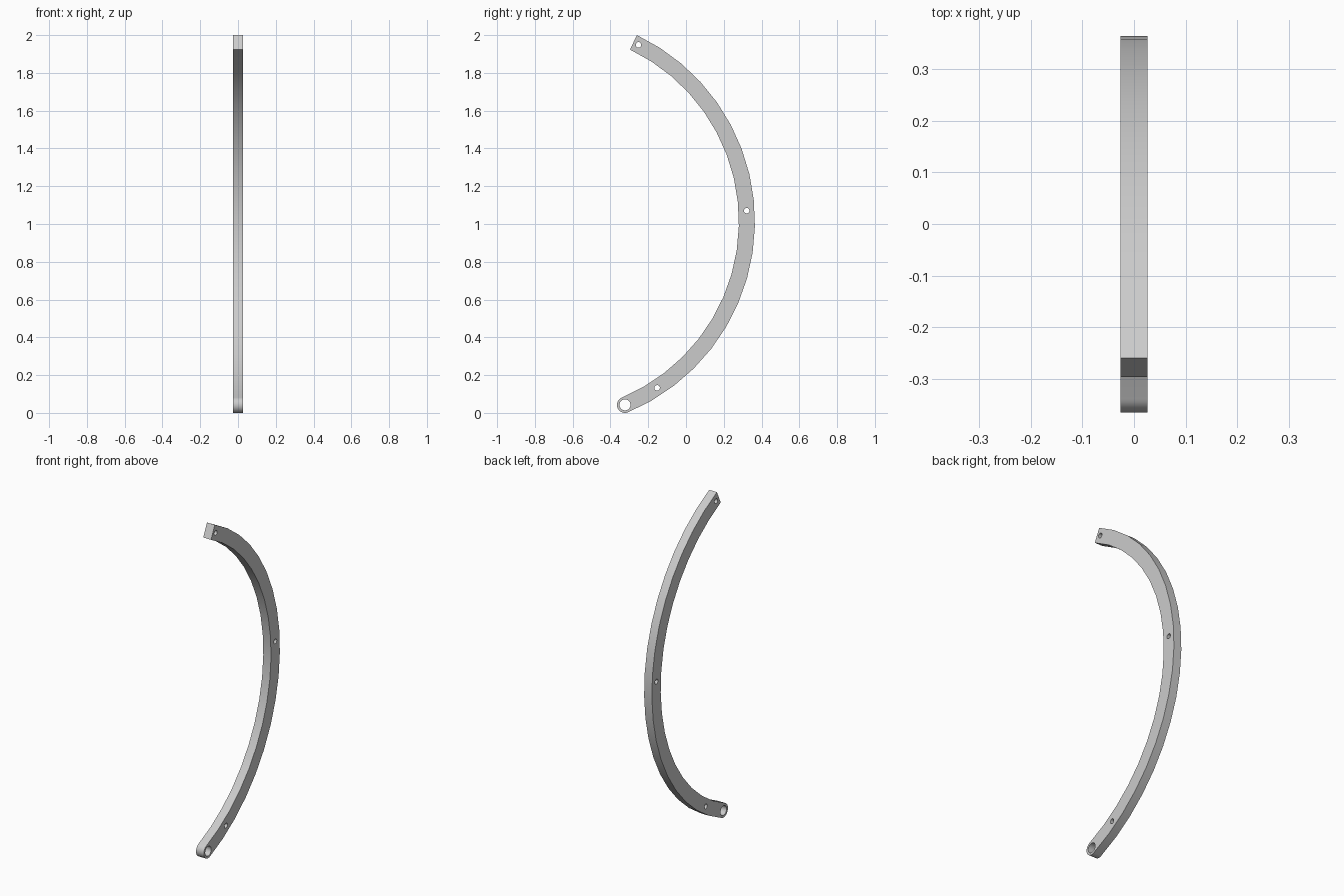
import bpy, bmesh
from math import cos, sin, radians
from mathutils import Matrix

cube = bpy.data.objects.get("Cube")
if cube:
    bpy.data.objects.remove(cube, do_unlink=True)

# Arc dimensions in the side (y, z) plane
CENTRE = (-0.7285, 1.012)
MID, HALF_WIDTH, HALF_DEPTH = 1.051, 0.0425, 0.026
LOW, HIGH = -67.3, 64.63


def arc(centre, radius, start, end, steps):
    """Points along an arc, both ends included."""
    angles = [radians(start + (end - start) * i / steps) for i in range(steps + 1)]
    return [(centre[0] + radius * cos(a), centre[1] + radius * sin(a)) for a in angles]


def on_arc(angle):
    """Point on the centre line of the bar."""
    return arc(CENTRE, MID, angle, angle, 1)[0]


def add_loop(curve, points):
    spline = curve.splines.new('POLY')
    spline.points.add(len(points) - 1)
    for p, (u, v) in zip(spline.points, points):
        p.co = (u, v, 0, 1)
    spline.use_cyclic_u = True


# Flat profile: curved bar with a rounded lower end
profile = bpy.data.curves.new("bar_profile", 'CURVE')
profile.dimensions = '2D'
profile.fill_mode = 'BOTH'
profile.extrude = HALF_DEPTH
eye = on_arc(LOW)
outline = arc(CENTRE, MID + HALF_WIDTH, LOW, HIGH, 18)
outline += arc(CENTRE, MID - HALF_WIDTH, HIGH, LOW, 18)
outline += arc(eye, HALF_WIDTH, LOW + 180, LOW + 360, 20)[1:-1]
add_loop(profile, outline)

# Pivot hole and three small bolt holes
add_loop(profile, arc(eye, 0.029, 360, 0, 32)[:-1])
for angle in (-56.8, 3.2, 63.0):
    add_loop(profile, arc(on_arc(angle), 0.0145, 360, 0, 24)[:-1])

# Turn the profile into a mesh standing in the side plane
helper = bpy.data.objects.new("bar_profile", profile)
bpy.context.collection.objects.link(helper)
bpy.context.view_layer.update()
depsgraph = bpy.context.evaluated_depsgraph_get()
mesh = bpy.data.meshes.new_from_object(helper.evaluated_get(depsgraph))
bpy.data.objects.remove(helper, do_unlink=True)
mesh.transform(Matrix(((0, 0, 1, 0), (1, 0, 0, 0), (0, 1, 0, 0), (0, 0, 0, 1))))
bm = bmesh.new()
bm.from_mesh(mesh)
bmesh.ops.remove_doubles(bm, verts=bm.verts, dist=0.0001)
bmesh.ops.recalc_face_normals(bm, faces=bm.faces)
bm.to_mesh(mesh)
bm.free()

# Plain grey material
grey = bpy.data.materials.new("grey_metal")
grey.use_nodes = True
colour = (0.6, 0.6, 0.6, 1)
grey.diffuse_color = colour
grey.node_tree.nodes["Principled BSDF"].inputs["Base Color"].default_value = colour
mesh.materials.clear()
mesh.materials.append(grey)

bar = bpy.data.objects.new("curved_bar", mesh)
bpy.context.collection.objects.link(bar)
bpy.ops.object.select_all(action='DESELECT')
bar.select_set(True)
bpy.context.view_layer.objects.active = bar
bpy.ops.object.shade_smooth_by_angle(angle=radians(30))
